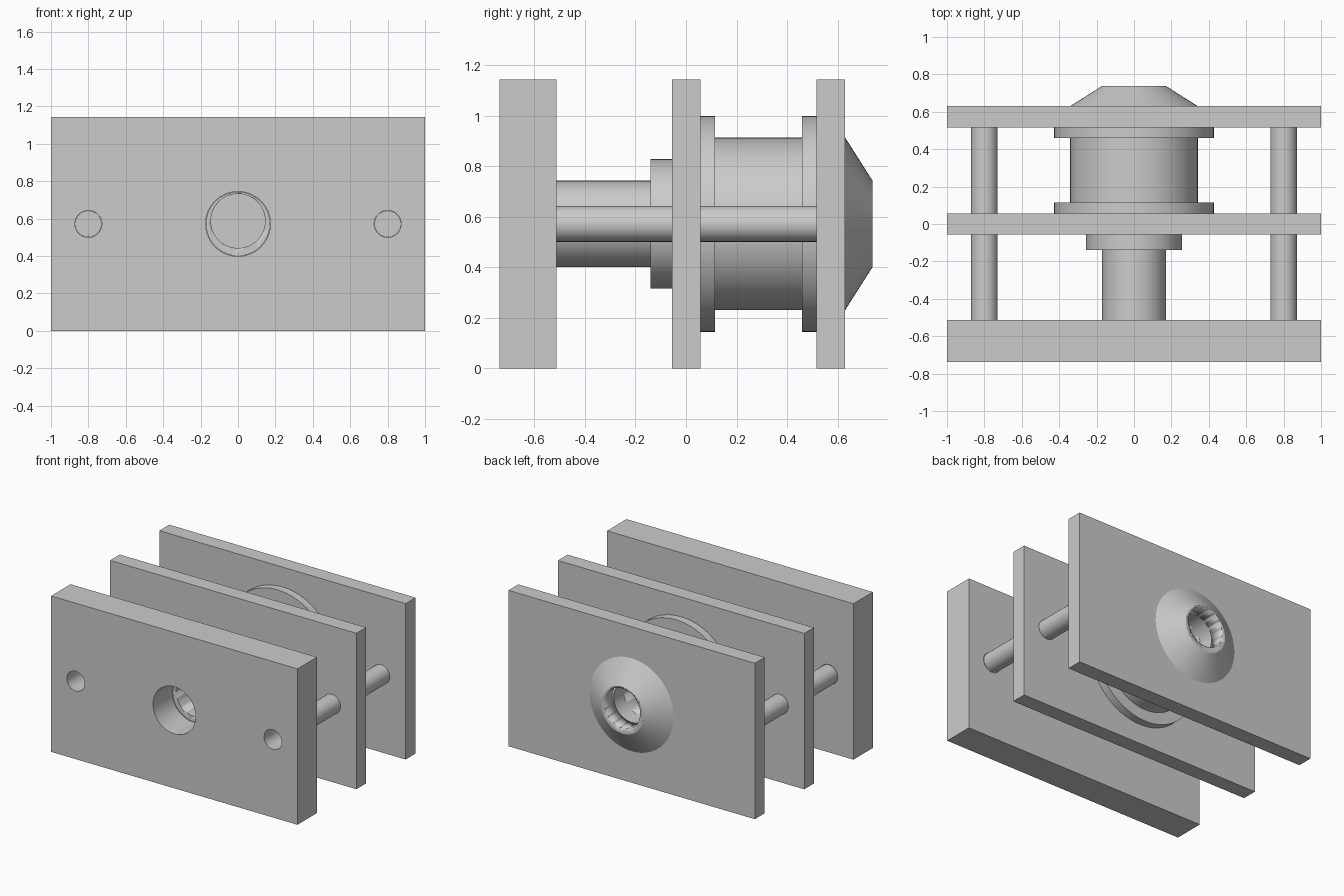
import bpy, bmesh, math
from mathutils import Matrix

if "Cube" in bpy.data.objects:
    bpy.data.objects.remove(bpy.data.objects["Cube"])

CZ = 0.572          # height of the common axis
BORE_Z = CZ + 0.016  # the bore sits slightly above the axis

grey = bpy.data.materials.new("plain grey")
grey.diffuse_color = (0.6, 0.6, 0.6, 1)
grey.use_nodes = True
grey.node_tree.nodes["Principled BSDF"].inputs["Base Color"].default_value = grey.diffuse_color


def finish(bm, name, smooth=False):
    bmesh.ops.recalc_face_normals(bm, faces=bm.faces[:])
    mesh = bpy.data.meshes.new(name)
    bm.to_mesh(mesh)
    bm.free()
    mesh.materials.append(grey)
    ob = bpy.data.objects.new(name, mesh)
    bpy.context.collection.objects.link(ob)
    if smooth:
        bpy.ops.object.select_all(action='DESELECT')
        bpy.context.view_layer.objects.active = ob
        ob.select_set(True)
        bpy.ops.object.shade_smooth_by_angle(angle=math.radians(30))
    return ob


def plate(name, y0, y1):
    bm = bmesh.new()
    bmesh.ops.create_cube(bm, size=1, matrix=Matrix.Translation((0, (y0 + y1) / 2, CZ))
                          @ Matrix.Diagonal((2, y1 - y0, 2 * CZ, 1)))
    return finish(bm, name)


def turned(name, profile, x=0, z=CZ, segments=64):
    """Solid of revolution about a y axis; profile is (radius, y) pairs."""
    bm = bmesh.new()
    rings = []
    for r, y in profile:
        rings.append([bm.verts.new((x + r * math.cos(a), y, z + r * math.sin(a)))
                      for a in (2 * math.pi * i / segments for i in range(segments))])
    for a, b in zip(rings, rings[1:]):
        for i in range(segments):
            j = (i + 1) % segments
            bm.faces.new((a[i], a[j], b[j], b[i]))
    bm.faces.new(rings[0])
    bm.faces.new(rings[-1])
    return finish(bm, name, True)


def cutter(name, r, y0, y1, x=0, z=CZ):
    ob = turned(name, [(r, y0), (r, y1)], x, z)
    ob.hide_render = True
    ob.hide_set(True)
    return ob


def cut(ob, *cutters):
    for c in cutters:
        m = ob.modifiers.new("hole", 'BOOLEAN')
        m.operation = 'DIFFERENCE'
        m.solver = 'EXACT'
        m.object = c


# Three upright plates
front = plate("front_plate", -0.738, -0.513)
plate("middle_plate", -0.055, 0.057)
rear = plate("rear_plate", 0.516, 0.63)

# Front sleeve with collar, spool, and rear cone
sleeve = turned("front_sleeve", [(0.171, -0.513), (0.171, -0.14), (0.256, -0.14), (0.256, -0.055)])
spool = turned("spool", [(0.427, 0.057), (0.427, 0.115), (0.341, 0.115),
                         (0.341, 0.459), (0.427, 0.459), (0.427, 0.516)])
cone = turned("rear_cone", [(0.341, 0.63), (0.171, 0.738)])

# Guide rods on both sides
for side, x in (("left", -0.8), ("right", 0.8)):
    turned(side + "_front_rod", [(0.071, -0.513), (0.071, -0.055)], x, segments=32)
    turned(side + "_rear_rod", [(0.071, 0.057), (0.071, 0.516)], x, segments=32)
    cut(front, cutter(side + "_rod_hole_cutter", 0.072, -0.9, -0.4, x))

# Central holes
cut(front, cutter("front_hole_cutter", 0.173, -0.9, -0.4))
cut(sleeve, cutter("front_bore_cutter", 0.145, -0.6, 0, 0, BORE_Z))
rear_bore = cutter("rear_bore_cutter", 0.145, 0, 0.9, 0, BORE_Z)
for part in (spool, rear, cone):
    cut(part, rear_bore)
